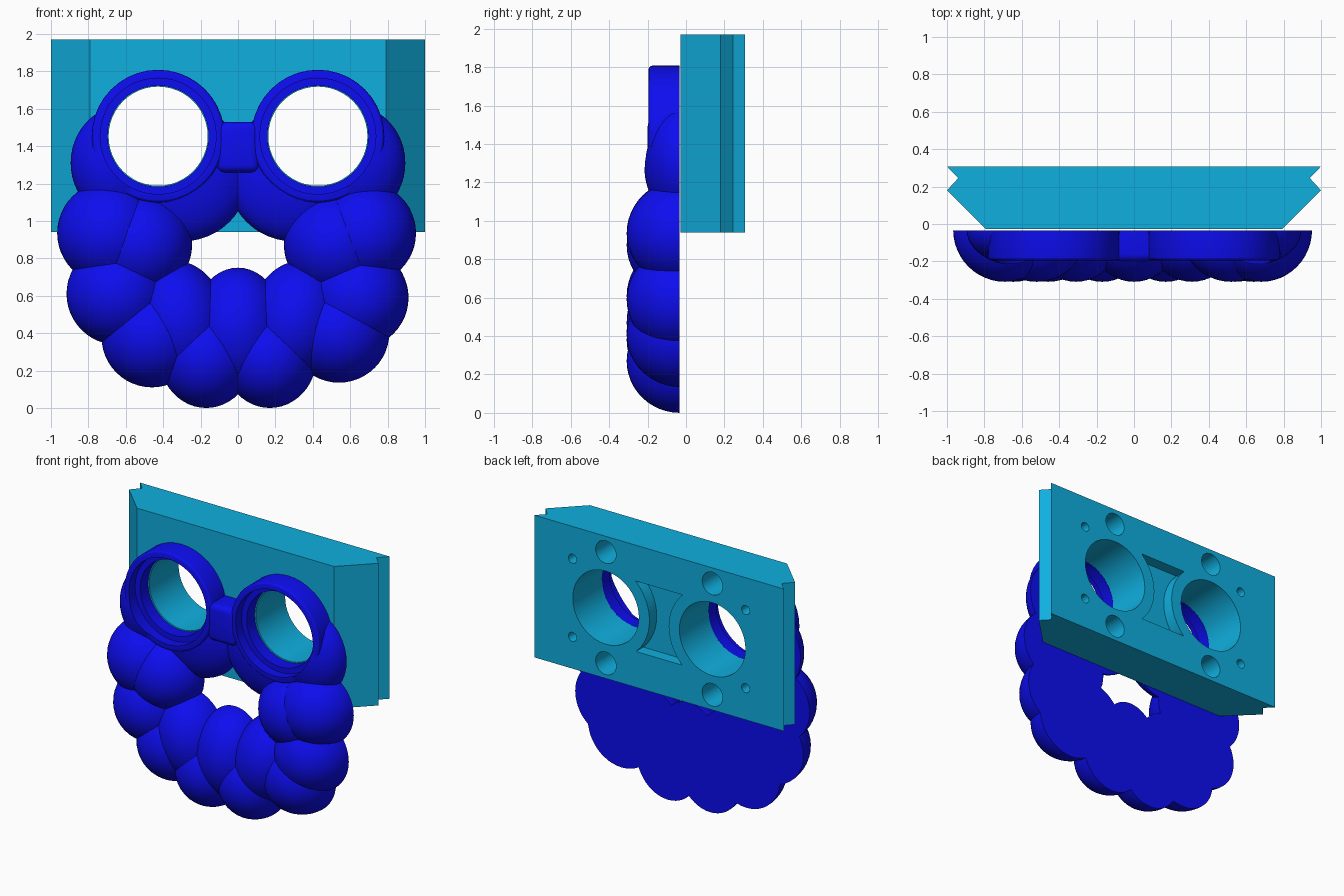
import bpy, bmesh, math
from mathutils import Matrix, Vector

if "Cube" in bpy.data.objects:
    bpy.data.objects.remove(bpy.data.objects["Cube"])

EYE_X, EYE_Z = 0.427, 1.453
BACK = -0.034


def material(name, rgb):
    m = bpy.data.materials.new(name)
    m.diffuse_color = (*rgb, 1)
    m.use_nodes = True
    m.node_tree.nodes["Principled BSDF"].inputs["Base Color"].default_value = m.diffuse_color
    return m


def to_object(bm, name):
    bmesh.ops.recalc_face_normals(bm, faces=bm.faces)
    me = bpy.data.meshes.new(name)
    bm.to_mesh(me)
    bm.free()
    ob = bpy.data.objects.new(name, me)
    bpy.context.collection.objects.link(ob)
    return ob


def cylinder(name, x, z, r, y0, y1, seg=48, bevel=0):
    """Cylinder along y; optional bevel on the front rim."""
    bm = bmesh.new()
    mat = Matrix.Translation((x, (y0 + y1) / 2, z)) @ Matrix.Rotation(math.pi / 2, 4, 'X')
    bmesh.ops.create_cone(bm, cap_ends=True, segments=seg, radius1=r, radius2=r,
                          depth=y1 - y0, matrix=mat)
    if bevel:
        rim = [e for e in bm.edges if all(v.co.y < y0 + 0.001 for v in e.verts)]
        bmesh.ops.bevel(bm, geom=rim, offset=bevel, segments=3, profile=0.5, affect='EDGES')
    return to_object(bm, name)


def box(name, lo, hi, bevel=0):
    bm = bmesh.new()
    size, mid = Vector(hi) - Vector(lo), (Vector(hi) + Vector(lo)) / 2
    bmesh.ops.create_cube(bm, size=1, matrix=Matrix.Translation(mid) @ Matrix.Diagonal((*size, 1)))
    if bevel:
        bmesh.ops.bevel(bm, geom=bm.edges[:], offset=bevel, segments=4, profile=0.5, affect='EDGES')
    return to_object(bm, name)


def lobe(x, z, rx, rz, depth, tilt=0):
    """Ellipsoid; tilt turns its long axis in the front plane."""
    bm = bmesh.new()
    mat = (Matrix.Translation((x, BACK + 0.003, z)) @ Matrix.Rotation(math.radians(tilt), 4, 'Y')
           @ Matrix.Diagonal((rx, depth, rz, 1)))
    bmesh.ops.create_uvsphere(bm, u_segments=48, v_segments=24, radius=1, matrix=mat)
    return to_object(bm, "lobe")


def boolean(ob, tool, op):
    m = ob.modifiers.new("cut", 'BOOLEAN')
    m.operation, m.object, m.solver = op, tool, 'EXACT'
    bpy.context.view_layer.objects.active = ob
    bpy.ops.object.modifier_apply(modifier=m.name)
    bpy.data.objects.remove(tool)


def finish(ob, mat):
    ob.data.materials.clear()
    ob.data.materials.append(mat)
    bpy.ops.object.select_all(action='DESELECT')
    ob.select_set(True)
    bpy.context.view_layer.objects.active = ob
    bpy.ops.object.shade_smooth_by_angle(angle=math.radians(25))


# Back plate: notched, chamfered profile extruded upward
half = [(0.79, -0.028), (1.0, 0.18), (0.94, 0.245), (1.0, 0.308)]
outline = half + [(-x, y) for x, y in reversed(half)]
bm = bmesh.new()
face = bm.faces.new([bm.verts.new((x, y, 0.94)) for x, y in outline])
ext = bmesh.ops.extrude_face_region(bm, geom=[face])
bmesh.ops.translate(bm, vec=(0, 0, 1.03),
                    verts=[v for v in ext["geom"] if isinstance(v, bmesh.types.BMVert)])
plate = to_object(bm, "mounting_plate")

# Waisted pocket in the back of the plate
pocket = box("pocket", (-0.2, 0.225, 1.2), (0.2, 0.4, 1.71))
for s in (-1, 1):
    boolean(pocket, cylinder("cut", s * EYE_X, EYE_Z, 0.35, 0.1, 0.5), 'DIFFERENCE')
boolean(plate, pocket, 'DIFFERENCE')

# Through holes, medium blind holes, small blind holes
for s in (-1, 1):
    boolean(plate, cylinder("cut", s * EYE_X, EYE_Z, 0.265, -0.2, 0.5), 'DIFFERENCE')
    for t in (-1, 1):
        boolean(plate, cylinder("cut", s * EYE_X, EYE_Z + t * 0.403, 0.082, 0.1, 0.5, 32), 'DIFFERENCE')
        boolean(plate, cylinder("cut", s * 0.694, EYE_Z + t * 0.283, 0.033, 0.15, 0.5, 24), 'DIFFERENCE')

# Lobed front ring: x, z, radius x, radius z, depth, tilt
D = 0.278
front = lobe(0, 0.425, 0.25, 0.325, D)
lobes = [(-0.17, 0.27, 0.25, 0.27, D, 0), (0.17, 0.27, 0.25, 0.27, D, 0),
         (-0.46, 0.38, 0.27, 0.27, D, 0), (0.54, 0.405, 0.27, 0.27, D, 0),
         (-0.645, 0.61, 0.272, 0.272, D, 0), (0.64, 0.59, 0.272, 0.272, D, 0),
         (-0.69, 0.935, 0.277, 0.277, D, 0), (0.68, 0.935, 0.272, 0.272, D, 0)]
for s in (-1, 1):
    lobes += [(s * 0.31, 0.47, 0.25, 0.32, D, s * 12),
              (s * 0.52, 0.875, 0.275, 0.275, D, 0),
              (s * 0.625, 1.31, 0.27, 0.30, 0.19, 0),
              (s * 0.30, 1.25, 0.36, 0.36, 0.165, 0)]
for spec in lobes:
    boolean(front, lobe(*spec), 'UNION')

# Round eyepieces joined by a small bridge block
for s in (-1, 1):
    boolean(front, cylinder("rim", s * EYE_X, EYE_Z, 0.355, -0.195, 0.05, 40, 0.02), 'UNION')
boolean(front, box("bridge", (-0.112, -0.2, 1.26), (0.112, 0.08, 1.53), 0.04), 'UNION')
for s in (-1, 1):
    boolean(front, cylinder("step", s * EYE_X, EYE_Z, 0.31, -0.5, -0.125), 'DIFFERENCE')
    boolean(front, cylinder("bore", s * EYE_X, EYE_Z, 0.27, -0.5, 0.5), 'DIFFERENCE')
boolean(front, box("back_cut", (-2, BACK, -1), (2, 1, 3)), 'DIFFERENCE')
front.name = "lobed_front_with_eyepieces"

finish(plate, material("cyan", (0.005, 0.43, 0.74)))
finish(front, material("blue", (0.004, 0.004, 0.87)))
